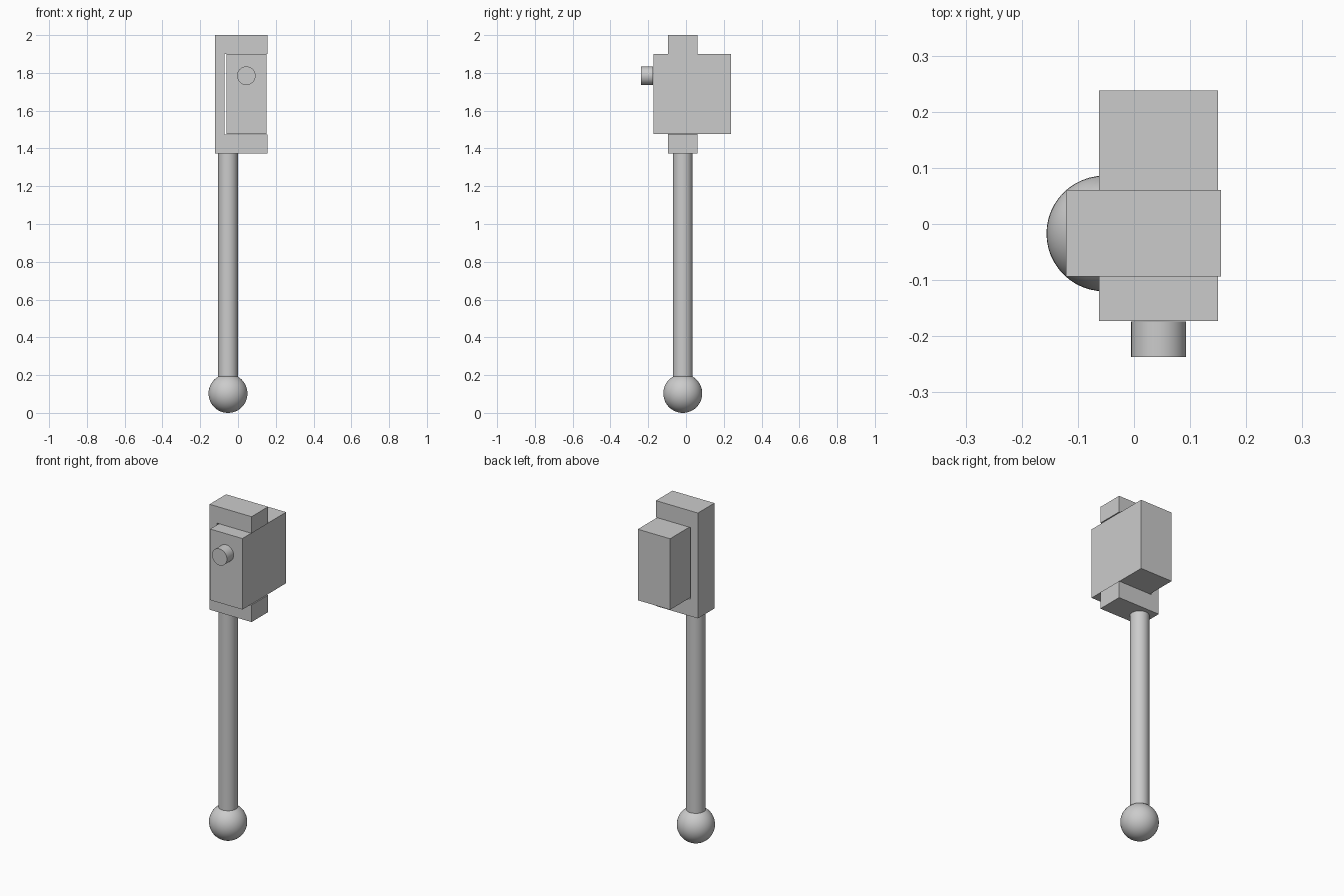
import bpy, bmesh
from math import radians

if "Cube" in bpy.data.objects:
    bpy.data.objects.remove(bpy.data.objects["Cube"])


def mesh_object(name, bm):
    bmesh.ops.recalc_face_normals(bm, faces=bm.faces)
    mesh = bpy.data.meshes.new(name)
    bm.to_mesh(mesh)
    bm.free()
    ob = bpy.data.objects.new(name, mesh)
    bpy.context.collection.objects.link(ob)
    return ob


def prism(name, profile, y0, y1):
    """Extrude an (x, z) outline from y0 to y1."""
    bm = bmesh.new()
    face = bm.faces.new([bm.verts.new((x, y0, z)) for x, z in profile])
    new = bmesh.ops.extrude_face_region(bm, geom=[face])["geom"]
    verts = [v for v in new if isinstance(v, bmesh.types.BMVert)]
    bmesh.ops.translate(bm, verts=verts, vec=(0, y1 - y0, 0))
    return mesh_object(name, bm)


def smooth(name):
    bpy.context.object.name = name
    bpy.ops.object.shade_smooth_by_angle(angle=radians(30))


def cylinder(name, radius, depth, location, rotation=(0, 0, 0)):
    bpy.ops.mesh.primitive_cylinder_add(vertices=48, radius=radius, depth=depth,
                                        location=location, rotation=rotation)
    smooth(name)


# handle: ball knob and rod
AX, AY = -0.053, -0.017
bpy.ops.mesh.primitive_uv_sphere_add(segments=48, ring_count=24, radius=0.103,
                                     location=(AX, AY, 0.103))
smooth("ball_knob")
rod_bottom, rod_top = 0.19, 1.374
cylinder("rod", 0.052, rod_top - rod_bottom, (AX, AY, (rod_bottom + rod_top) / 2))

# C-shaped bracket, open towards +x
prism("bracket", [(-0.121, 1.374), (0.155, 1.374), (0.155, 1.475), (-0.072, 1.475),
                  (-0.072, 1.901), (0.155, 1.901), (0.155, 2.0), (-0.121, 2.0)],
      -0.094, 0.061)

# block held in the bracket, a narrow slot left behind it
prism("head_block", [(-0.062, 1.477), (0.150, 1.477), (0.150, 1.899), (-0.062, 1.899)],
      -0.173, 0.238)

# round button on the front of the block
cylinder("button", 0.049, 0.063, (0.044, -0.2055, 1.785), (radians(90), 0, 0))
